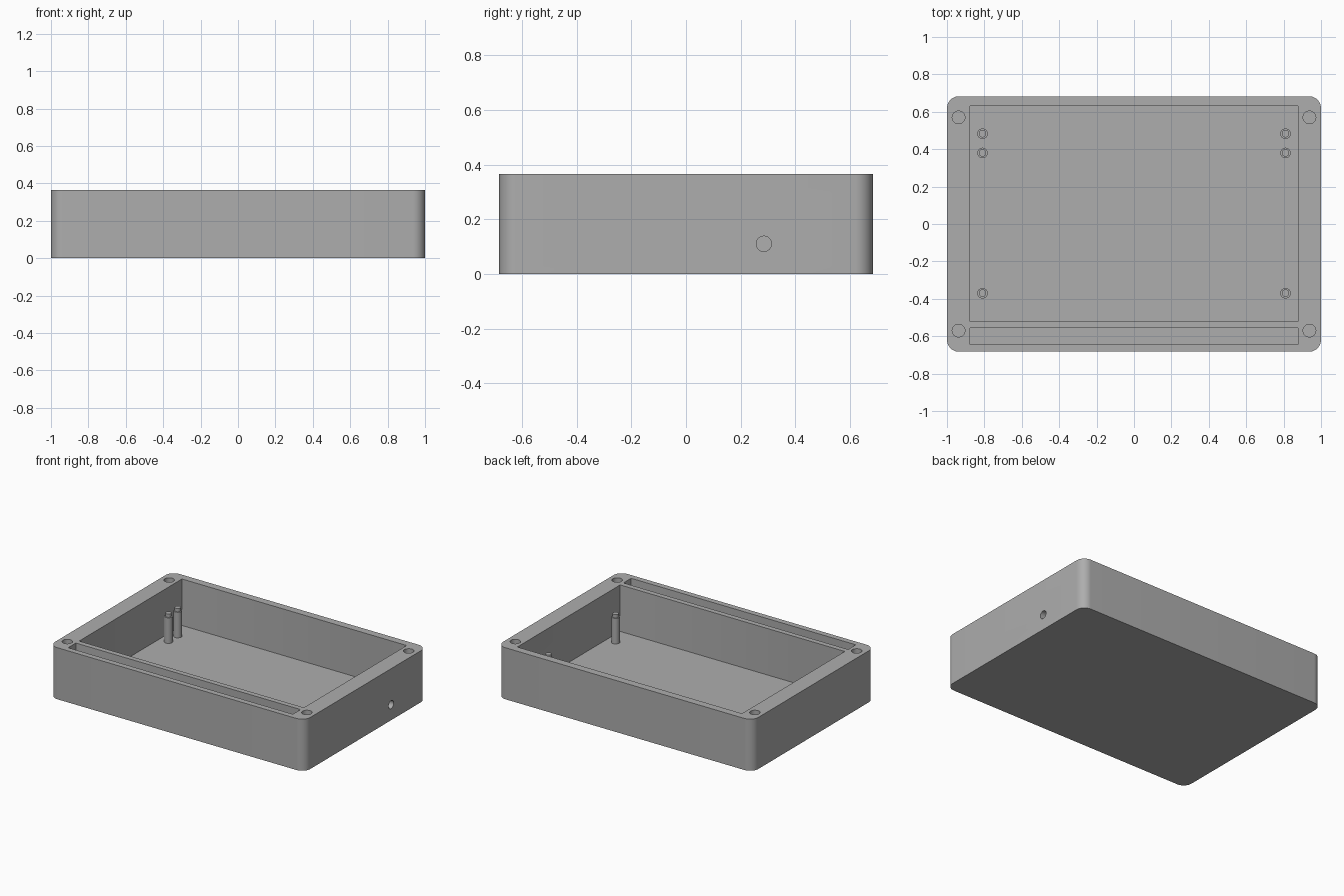
import bpy, bmesh, math
from mathutils import Matrix, Vector

if "Cube" in bpy.data.objects:
    bpy.data.objects.remove(bpy.data.objects["Cube"])

H, FLOOR = 0.365, 0.036

grey = bpy.data.materials.new("grey plastic")
grey.diffuse_color = (0.42, 0.42, 0.42, 1)
grey.use_nodes = True
grey.node_tree.nodes["Principled BSDF"].inputs["Base Color"].default_value = grey.diffuse_color


def finish(name, bm):
    bmesh.ops.recalc_face_normals(bm, faces=bm.faces)
    me = bpy.data.meshes.new(name)
    bm.to_mesh(me)
    bm.free()
    me.materials.append(grey)
    ob = bpy.data.objects.new(name, me)
    bpy.context.collection.objects.link(ob)
    return ob


def extrude_outline(name, pts, z0, z1):
    bm = bmesh.new()
    face = bm.faces.new([bm.verts.new((x, y, z0)) for x, y in pts])
    top = bmesh.ops.extrude_face_region(bm, geom=[face])["geom"]
    bmesh.ops.translate(bm, vec=(0, 0, z1 - z0),
                        verts=[v for v in top if isinstance(v, bmesh.types.BMVert)])
    return finish(name, bm)


def rounded_rect(x0, x1, y0, y1, r, n):
    pts = []
    corners = [(x1 - r, y1 - r), (x0 + r, y1 - r), (x0 + r, y0 + r), (x1 - r, y0 + r)]
    for k, (cx, cy) in enumerate(corners):
        for i in range(n + 1):
            a = math.pi / 2 * (k + i / n)
            pts.append((cx + r * math.cos(a), cy + r * math.sin(a)))
    return pts


def circle(cx, cy, r, n=32):
    return [(cx + r * math.cos(2 * math.pi * i / n), cy + r * math.sin(2 * math.pi * i / n))
            for i in range(n)]


def smooth(ob):
    bpy.ops.object.select_all(action='DESELECT')
    ob.select_set(True)
    bpy.context.view_layer.objects.active = ob
    bpy.ops.object.shade_smooth_by_angle(angle=math.radians(30))


# Outer case block
case = extrude_outline("case", rounded_rect(-1, 1, -0.683, 0.683, 0.065, 12), 0, H)

# Main cavity and the narrow front slot
cutters = [
    extrude_outline("cavity_cutter", rounded_rect(-0.88, 0.88, -0.52, 0.63, 0.004, 2), FLOOR, H + 0.1),
    extrude_outline("slot_cutter", rounded_rect(-0.88, 0.88, -0.643, -0.557, 0.004, 2), FLOOR, H + 0.1),
]

# Corner screw holes
for x in (-0.938, 0.938):
    for y in (-0.57, 0.57):
        cutters.append(extrude_outline("screw_hole_cutter", circle(x, y, 0.034), 0.19, H + 0.1))

# Cable hole through the right wall
cable = extrude_outline("cable_hole_cutter", circle(0, 0, 0.028), -0.15, 0.15)
cable.data.transform(Matrix.Translation(Vector((0.95, 0.285, 0.11))) @ Matrix.Rotation(math.pi / 2, 4, 'Y'))
cutters.append(cable)

# Apply the cuts
for c in cutters:
    m = case.modifiers.new(c.name, 'BOOLEAN')
    m.operation, m.solver, m.object = 'DIFFERENCE', 'EXACT', c
bpy.context.view_layer.update()
cut = bpy.data.meshes.new_from_object(case.evaluated_get(bpy.context.evaluated_depsgraph_get()))
case.modifiers.clear()
case.data = cut
for c in cutters:
    bpy.data.objects.remove(c)
smooth(case)

# Board supports: post with a thinner locating pin on top
for x in (-0.81, 0.81):
    for y in (-0.37, 0.38, 0.483):
        smooth(extrude_outline("support_post", circle(x, y, 0.028, 24), FLOOR - 0.005, 0.217))
        smooth(extrude_outline("locating_pin", circle(x, y, 0.02, 24), 0.212, 0.24))
